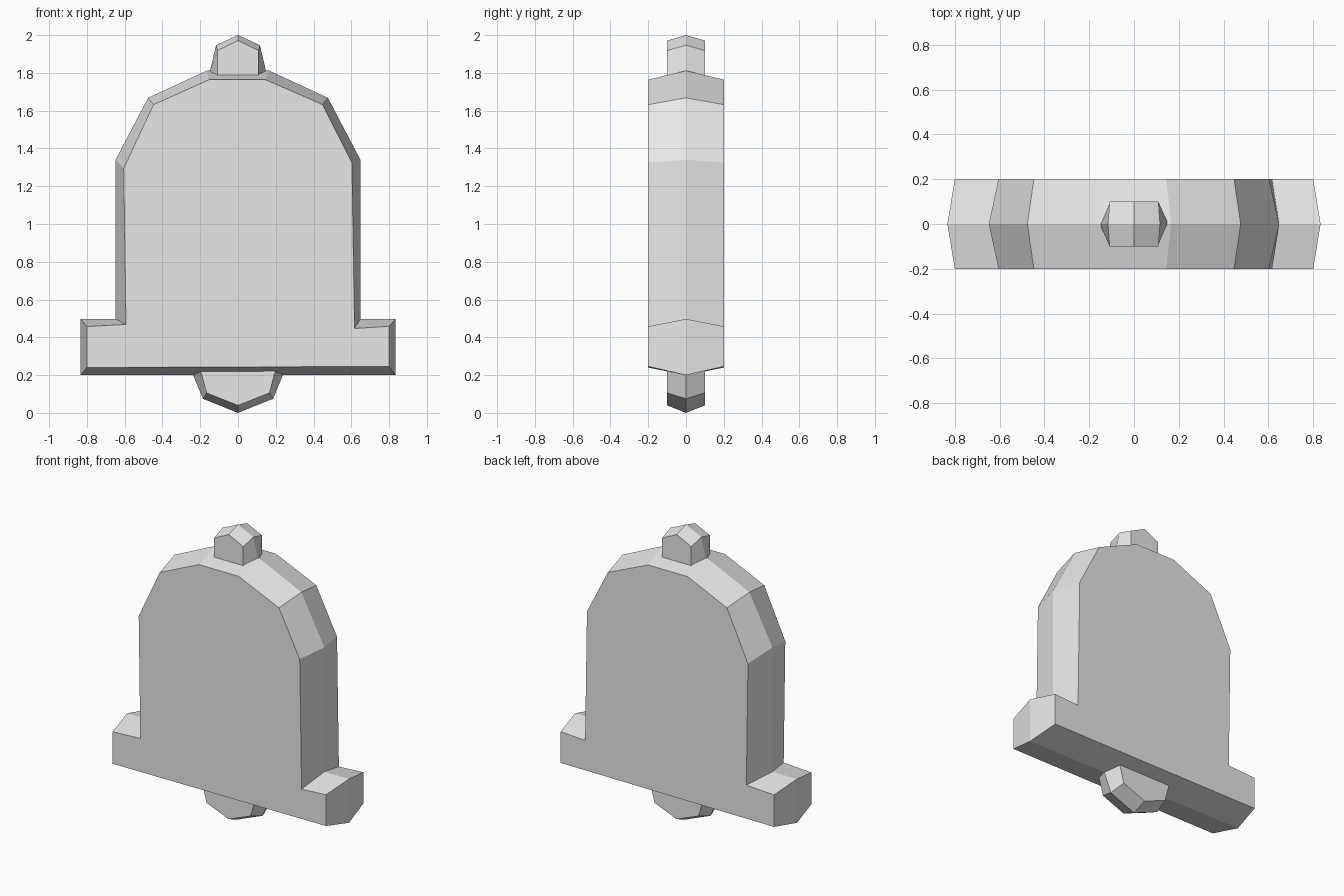
import bpy
import bmesh

cube = bpy.data.objects.get("Cube")
if cube:
    bpy.data.objects.remove(cube, do_unlink=True)

# Single plain grey material
GREY = (0.8, 0.8, 0.8, 1.0)
grey = bpy.data.materials.new("plain grey")
grey.use_nodes = True
grey.diffuse_color = GREY
for node in grey.node_tree.nodes:
    if node.type == 'BSDF_PRINCIPLED':
        node.inputs["Base Color"].default_value = GREY


def ridged_slab(name, rim, face, half_depth):
    """Slab with a wide outline at mid depth tapering to a flat face front and back."""
    bm = bmesh.new()
    rings = [[bm.verts.new((x, y, z)) for x, z in outline]
             for outline, y in ((face, -half_depth), (rim, 0), (face, half_depth))]
    bm.faces.new(rings[0])
    bm.faces.new(rings[2])
    count = len(rim)
    for a, b in zip(rings, rings[1:]):
        for i in range(count):
            j = (i + 1) % count
            bm.faces.new((a[i], a[j], b[j], b[i]))
    bmesh.ops.recalc_face_normals(bm, faces=bm.faces)
    mesh = bpy.data.meshes.new(name)
    bm.to_mesh(mesh)
    bm.free()
    mesh.materials.append(grey)
    obj = bpy.data.objects.new(name, mesh)
    bpy.context.collection.objects.link(obj)
    return obj


def mirrored(half):
    """Complete a right-hand outline with its mirror image, sharing centre points."""
    return half + [(-x, z) for x, z in reversed(half) if x > 0]


# Bell body with its flared lip
body_rim = mirrored([(0.833, 0.2), (0.833, 0.497), (0.648, 0.497),
                     (0.648, 1.34), (0.476, 1.668), (0.165, 1.812)])
body_face = [(0.80, 0.246), (0.80, 0.458), (0.617, 0.447), (0.603, 1.325),
             (0.447, 1.632), (0.145, 1.764), (-0.153, 1.764), (-0.447, 1.632),
             (-0.605, 1.294), (-0.593, 0.468), (-0.80, 0.457), (-0.80, 0.24)]
ridged_slab("bell_body", body_rim, body_face, 0.2)

# Knob on the crown, sunk slightly into the body
ridged_slab("top_knob",
            mirrored([(0.153, 1.79), (0.116, 1.947), (0, 2.0)]),
            mirrored([(0.109, 1.765), (0.109, 1.918), (0, 1.971)]), 0.1)

# Clapper below the lip, sunk slightly into the body
ridged_slab("clapper",
            mirrored([(0, 0.0), (0.186, 0.075), (0.246, 0.22)]),
            mirrored([(0, 0.04), (0.166, 0.106), (0.202, 0.24)]), 0.1)
